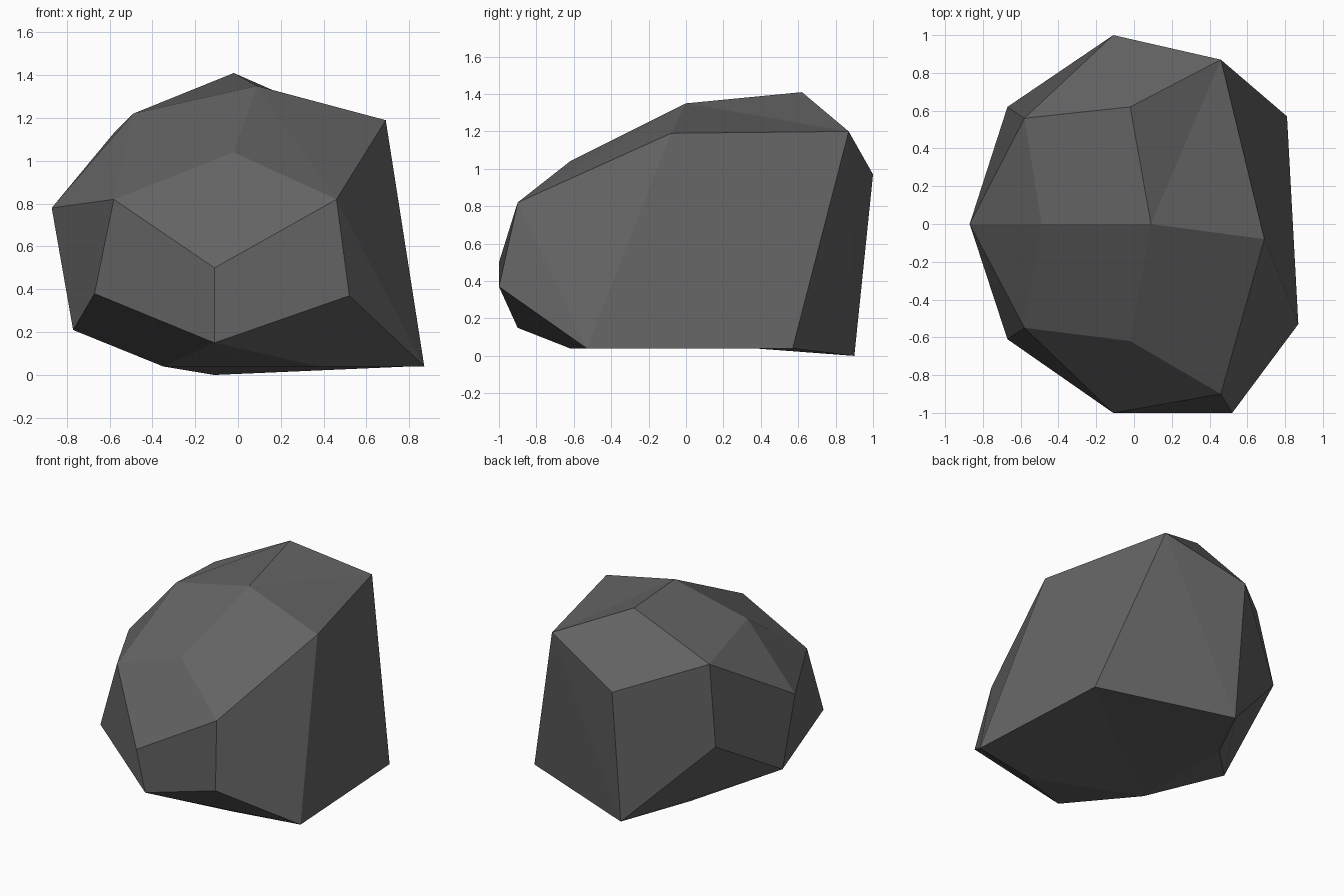
import bpy
import bmesh

cube = bpy.data.objects.get("Cube")
if cube:
    bpy.data.objects.remove(cube, do_unlink=True)

# Stone colour
stone = bpy.data.materials.new("dark_grey_stone")
stone.use_nodes = True
colour = (0.127, 0.127, 0.127, 1.0)
stone.diffuse_color = colour
bsdf = stone.node_tree.nodes["Principled BSDF"]
bsdf.inputs["Base Color"].default_value = colour
bsdf.inputs["Roughness"].default_value = 0.9

# Named corners of the boulder, from the crown down to the base
points = {
    "peak": (0.09, 0, 1.35), "top_n": (-0.02, 0.62, 1.41),
    "top_s": (-0.02, -0.62, 1.04), "top_w": (-0.49, 0, 1.22),
    "top_e": (0.69, -0.08, 1.19),
    "top_nw": (-0.58, 0.56, 1.13), "top_sw": (-0.58, -0.55, 0.82),
    "top_ne": (0.46, 0.87, 1.2), "top_se": (0.46, -0.9, 0.82),
    "mid_w": (-0.87, 0, 0.78), "mid_s": (-0.11, -1, 0.5),
    "mid_n": (-0.11, 1, 0.97), "mid_sw": (-0.67, -0.61, 0.38),
    "mid_nw": (-0.67, 0.62, 0.58), "mid_se": (0.52, -1, 0.37),
    "low_w": (-0.77, 0, 0.21), "low_s": (-0.11, -0.9, 0.15),
    "low_n": (-0.11, 0.9, 0.05),
    "foot_s": (0.38, -0.62, 0.04), "foot_se": (0.87, -0.53, 0.04),
    "foot_ne": (0.81, 0.57, 0.04), "foot_nw": (-0.35, 0.45, 0.04),
    "foot_sw": (-0.35, -0.32, 0.04),
}

# Wrap the points in flat facets
bm = bmesh.new()
v = {name: bm.verts.new(p) for name, p in points.items()}
bmesh.ops.convex_hull(bm, input=list(v.values()))

# Turn one crown edge to form the shallow dent beside the peak
ridge = bm.edges.get((v["top_n"], v["top_e"]))
if ridge:
    bmesh.ops.rotate_edges(bm, edges=[ridge], use_ccw=True)

# Merge triangle pairs into broad facets by removing their diagonals
diagonals = [
    ("top_n", "top_w"), ("top_w", "top_s"), ("top_s", "mid_s"),
    ("mid_sw", "mid_s"), ("mid_s", "mid_se"), ("mid_w", "mid_sw"),
    ("low_w", "low_s"), ("mid_sw", "foot_sw"), ("mid_n", "mid_nw"),
    ("top_nw", "low_n"), ("mid_w", "mid_nw"), ("top_nw", "low_w"),
    ("mid_nw", "foot_nw"), ("low_w", "low_n"), ("mid_se", "foot_s"),
    ("low_s", "foot_se"), ("top_e", "foot_ne"), ("top_ne", "foot_se"),
]
seams = [bm.edges.get((v[a], v[b])) for a, b in diagonals]
seams = [e for e in seams if e]

# The level underside becomes one facet
seams += [e for e in bm.edges
          if e not in seams and all(f.normal.z < -0.999 for f in e.link_faces)]
bmesh.ops.dissolve_edges(bm, edges=seams, use_verts=False)

# Slightly hollow the underside and drop the low heel at the back
bm.normal_update()
underside = min(bm.faces, key=lambda f: f.normal.z)
hollow = bmesh.ops.poke(bm, faces=[underside])["verts"][0]
hollow.co = (0.24, 0.1, 0.06)
v["low_n"].co.z = 0
bmesh.ops.recalc_face_normals(bm, faces=bm.faces)

mesh = bpy.data.meshes.new("boulder")
bm.to_mesh(mesh)
bm.free()
mesh.materials.append(stone)
boulder = bpy.data.objects.new("boulder", mesh)
bpy.context.scene.collection.objects.link(boulder)
